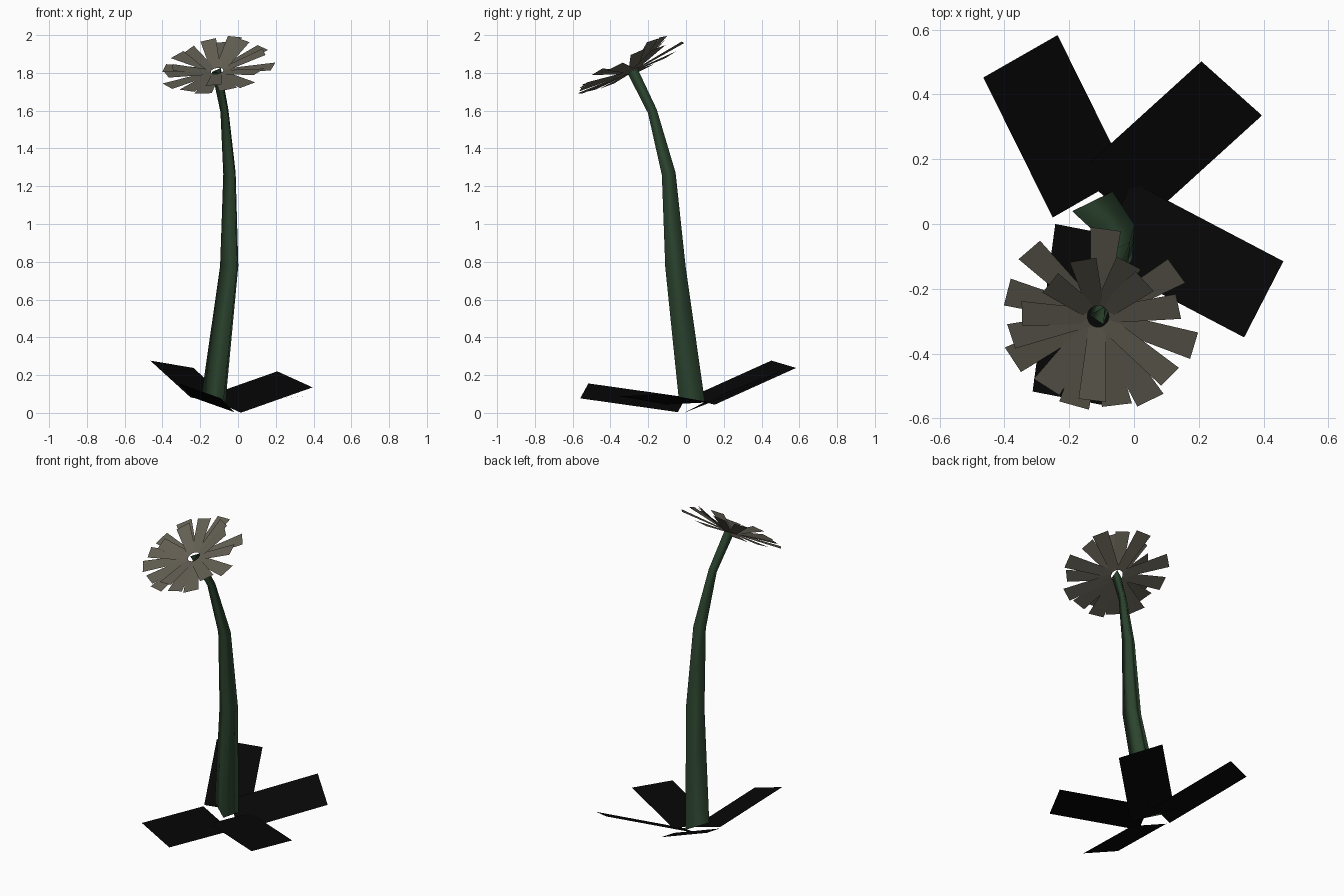
import bpy
from math import radians, cos, sin
from mathutils import Vector

cube = bpy.data.objects.get("Cube")
if cube:
    bpy.data.objects.remove(cube, do_unlink=True)


def make_material(name, color):
    mat = bpy.data.materials.new(name)
    mat.use_nodes = True
    mat.diffuse_color = (*color, 1)
    bsdf = mat.node_tree.nodes["Principled BSDF"]
    bsdf.inputs["Base Color"].default_value = (*color, 1)
    bsdf.inputs["Roughness"].default_value = 0.9
    return mat


def make_object(name, verts, faces, mat, smooth=False):
    mesh = bpy.data.meshes.new(name)
    mesh.from_pydata(verts, [], faces)
    mesh.materials.append(mat)
    mesh.polygons.foreach_set("use_smooth", [smooth] * len(faces))
    obj = bpy.data.objects.new(name, mesh)
    bpy.context.collection.objects.link(obj)
    return obj


green = make_material("stem green", (0.025, 0.058, 0.028))
black = make_material("leaf black", (0.002, 0.002, 0.002))
taupe = make_material("petal taupe", (0.122, 0.112, 0.085))

# Stem: three-sided tapered tube; each ring is centre, radius, slope in x and y
rings = [
    ((-0.111, 0.034, 0.078), 0.08, -0.4, -0.075),
    ((-0.033, -0.054, 0.775), 0.062, 0.0, 0.09),
    ((-0.036, -0.09, 1.265), 0.042, 0.04, 0.17),
    ((-0.066, -0.177, 1.595), 0.027, 0.12, 0.4),
    ((-0.108, -0.283, 1.81), 0.03, 0.2, 0.5),
]
verts, faces = [], []
for center, r, sx, sy in rings:
    for k in range(3):
        a = radians(-64 + 120 * k)
        x, y = r * cos(a), r * sin(a)
        verts.append(Vector(center) + Vector((x, y, sx * x + sy * y)))
for i in range(len(rings) - 1):
    for k in range(3):
        n = (k + 1) % 3
        faces.append((3 * i + k, 3 * i + n, 3 * i + 3 + n, 3 * i + 3 + k))
make_object("stem", verts, faces, green, smooth=True)

# Leaves: flat rectangles given by two outer corners and the run to the base
leaves = {
    "leaf_back_right": ((-0.236, 0.583, 0.238), (-0.465, 0.452, 0.277), (0.214, -0.432, -0.195)),
    "leaf_back_left": ((0.395, 0.335, 0.135), (0.208, 0.502, 0.22), (-0.38, -0.345, -0.134)),
    "leaf_front_left": ((0.34, -0.35, 0.088), (0.461, -0.115, 0.099), (-0.465, 0.244, -0.043)),
    "leaf_front_right": ((-0.313, -0.517, 0.156), (-0.09, -0.56, 0.077), (0.07, 0.517, -0.073)),
}
for name, (a, b, run) in leaves.items():
    a, b, run = Vector(a), Vector(b), Vector(run)
    make_object(name, [a, b, b + run, a + run], [(0, 1, 2, 3)], black)

# Flower: layers of flat petals on a tilted disc, cupped more towards the top
hub = Vector((-0.111, -0.285, 1.81))
slope_x, slope_y = 0.15, 0.47
normal = Vector((-slope_x, -slope_y, 1)).normalized()


def petals(name, cup, tip_width, layout):
    verts, faces = [], []
    for angle, length in layout:
        a = radians(angle)
        x, y = cos(a), sin(a)
        out = Vector((x, y, slope_x * x + slope_y * y))
        side = normal.cross(out).normalized()
        base = hub + out * 0.033
        tip = hub + out * length + Vector((0, 0, cup))
        n = len(verts)
        verts += [base - side * 0.027, tip - side * tip_width / 2,
                  tip + side * tip_width / 2, base + side * 0.027]
        faces.append((n, n + 1, n + 2, n + 3))
    make_object(name, verts, faces, taupe)


petals("petals_lower", 0.022, 0.095, [
    (85, 0.27), (30, 0.28), (-17, 0.31), (-58, 0.305), (-78, 0.28), (-105, 0.285),
    (-126, 0.27), (-153, 0.295), (165, 0.29), (136, 0.295)])
petals("petals_middle", 0.05, 0.085, [
    (7, 0.25), (-40, 0.29), (-94, 0.26), (-167, 0.275), (178, 0.235)])
petals("petals_upper", 0.09, 0.085, [
    (105, 0.18), (60, 0.19), (37, 0.18), (145, 0.18)])
